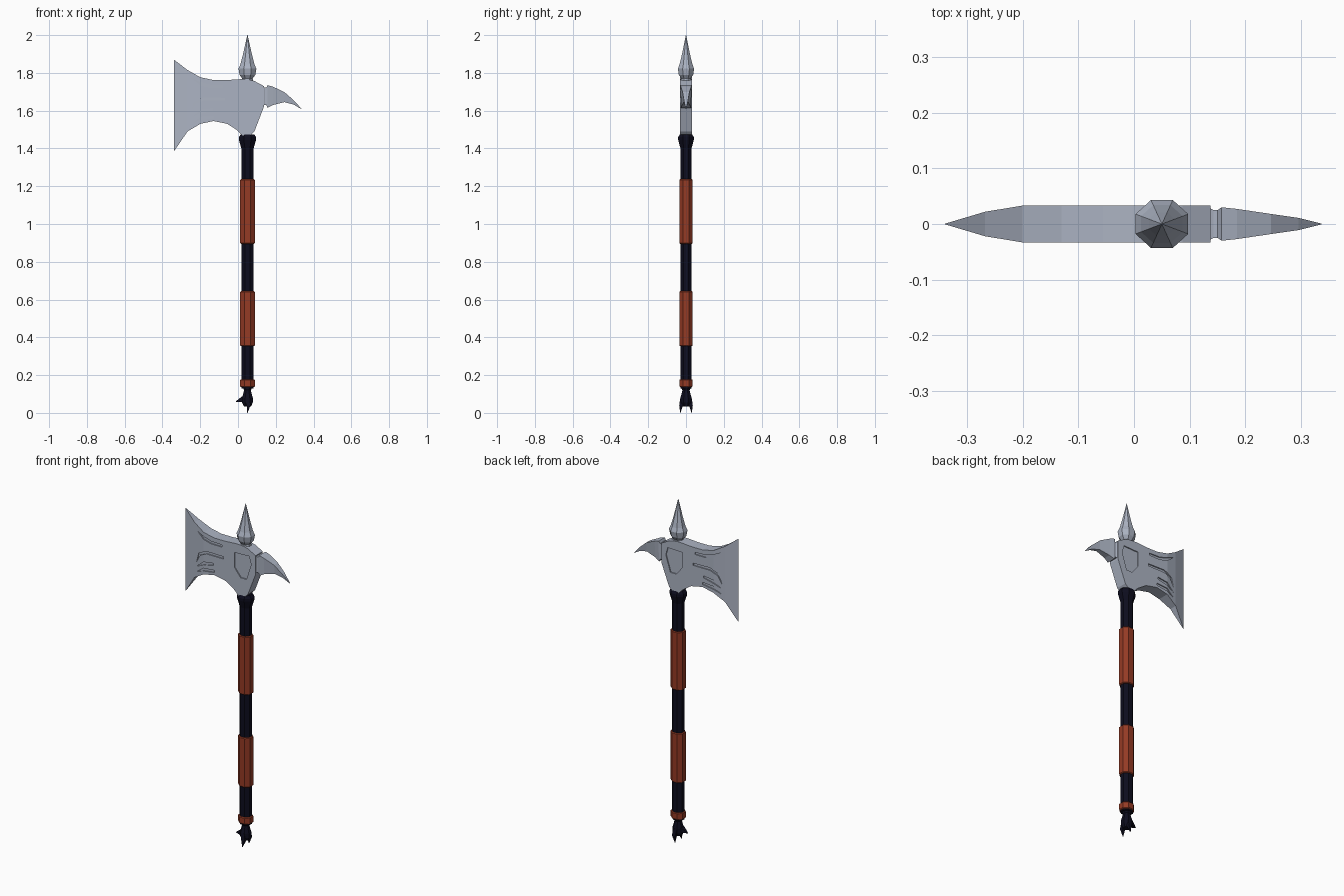
import bpy, bmesh, math

if "Cube" in bpy.data.objects:
    bpy.data.objects.remove(bpy.data.objects["Cube"])

CX = 0.05  # shaft axis


def material(name, rgb):
    m = bpy.data.materials.new(name)
    m.diffuse_color = (*rgb, 1)
    m.use_nodes = True
    m.node_tree.nodes["Principled BSDF"].inputs["Base Color"].default_value = m.diffuse_color
    return m


STEEL = material("steel", (0.41, 0.45, 0.54))
WOOD = material("black_wood", (0.004, 0.004, 0.013))
LEATHER = material("red_leather", (0.30, 0.043, 0.018))


def finish(name, bm, mat):
    bmesh.ops.recalc_face_normals(bm, faces=bm.faces)
    me = bpy.data.meshes.new(name)
    bm.to_mesh(me)
    bm.free()
    me.materials.append(mat)
    ob = bpy.data.objects.new(name, me)
    bpy.context.collection.objects.link(ob)
    return ob


def loft(bm, rings):
    """Skin a list of equal-length rings and cap both ends."""
    vs = [[bm.verts.new(p) for p in r] for r in rings]
    n = len(vs[0])
    for a, b in zip(vs, vs[1:]):
        for i in range(n):
            j = (i + 1) % n
            bm.faces.new((a[i], a[j], b[j], b[i]))
    bm.faces.new(vs[0][::-1])
    bm.faces.new(vs[-1])


def turned(name, profile, mat, sx=1.08, sy=0.98):
    """Eight-sided turned part from (radius to flats, z) pairs."""
    k = 1 / math.cos(math.pi / 8)
    ang = [math.pi / 8 + i * math.pi / 4 for i in range(8)]
    bm = bmesh.new()
    loft(bm, [[(CX + r * k * sx * math.cos(a), r * k * sy * math.sin(a), z)
               for a in ang] for r, z in profile])
    return finish(name, bm, mat)


def slab(name, stations, mat):
    """Loft along x from (x, top, bottom, half width at top, at bottom)."""
    bm = bmesh.new()
    loft(bm, [[(x, -wt, t), (x, wt, t), (x, wb, b), (x, -wb, b)]
              for x, t, b, wt, wb in stations])
    return finish(name, bm, mat)


# Shaft with flared collar under the head
turned("shaft", [(0.030, 0.13), (0.030, 1.40), (0.034, 1.415), (0.042, 1.445),
                 (0.042, 1.46), (0.033, 1.475)], WOOD)

# Leather grips and lower ring
for name, z0, z1 in (("upper_grip", 0.895, 1.237), ("lower_grip", 0.353, 0.644),
                     ("end_ring", 0.137, 0.178)):
    turned(name, [(0.032, z0), (0.036, z0 + 0.004), (0.036, z1 - 0.004),
                  (0.032, z1)], LEATHER)

# Pommel body with claws
turned("pommel", [(0.030, 0.14), (0.019, 0.12), (0.024, 0.10), (0.030, 0.08),
                  (0.030, 0.055), (0.020, 0.035)], WOOD, 0.95)


def claw(name, path):
    bm = bmesh.new()
    along_x = abs(path[0][0] - path[-1][0]) > 0.03
    rings = []
    for x, y, z, r in path:
        corners = ((-r, -r), (r, -r), (r, r), (-r, r))
        rings.append([(x, y + a, z + b) if along_x else (x + a, y + b, z)
                      for a, b in corners])
    loft(bm, rings)
    finish(name, bm, WOOD)


for s, side in ((-1, "front"), (1, "back")):
    claw(side + "_claw", [(CX, s * 0.018, 0.08, 0.012), (CX + 0.006, s * 0.026, 0.04, 0.010),
                          (CX, s * 0.030, 0.0, 0.001)])
claw("side_claw", [(CX, 0, 0.07, 0.016), (0.02, 0, 0.072, 0.014), (-0.012, 0, 0.06, 0.001)])

# Top spike
turned("top_spike", [(0.030, 1.74), (0.025, 1.77), (0.038, 1.79), (0.043, 1.822),
                     (0.034, 1.845), (0.021, 1.90), (0.0008, 2.0)], STEEL, 1.1, 1.0)


# Axe head: blade, socket and back
def half_width(x):
    if x >= -0.2:
        return 0.033
    if x >= -0.267:
        return 0.033 - (-0.2 - x) / 0.067 * 0.011
    return max(0.0006, 0.022 * (x + 0.339) / 0.072)


outline = [(-0.339, 1.87, 1.385), (-0.267, 1.815, 1.49), (-0.20, 1.777, 1.53),
           (-0.13, 1.762, 1.545), (-0.056, 1.762, 1.53), (-0.003, 1.766, 1.495),
           (0.03, 1.767, 1.462), (0.06, 1.764, 1.462), (0.087, 1.757, 1.49),
           (0.137, 1.73, 1.62)]
head = slab("axe_head", [(x, t, b, half_width(x), half_width(x)) for x, t, b in outline], STEEL)

# Shallow engraved marks, cut on both faces
marks = [
    [(-0.25, 1.775), (-0.20, 1.735), (-0.15, 1.722), (-0.08, 1.722),
     (-0.08, 1.735), (-0.15, 1.737), (-0.20, 1.752)],
    [(-0.25, 1.59), (-0.225, 1.635), (-0.18, 1.655), (-0.07, 1.655),
     (-0.07, 1.668), (-0.18, 1.67), (-0.235, 1.645)],
    [(-0.25, 1.562), (-0.20, 1.585), (-0.135, 1.60), (-0.135, 1.612), (-0.20, 1.603)],
    [(-0.25, 1.53), (-0.20, 1.55), (-0.13, 1.56), (-0.13, 1.572), (-0.20, 1.567)],
    [(0.0, 1.712), (0.095, 1.715), (0.108, 1.67), (0.078, 1.575),
     (0.04, 1.575), (0.0, 1.625)],
]
bm = bmesh.new()
for s in (-1, 1):
    for m in marks:
        loft(bm, [[(x, s * (half_width(x) - 0.006), z) for x, z in m],
                  [(x, s * 0.06, z) for x, z in m]])
cutter = finish("mark_cutter", bm, STEEL)
cutter.hide_render = True
mod = head.modifiers.new("marks", "BOOLEAN")
mod.operation = "DIFFERENCE"
mod.object = cutter
bpy.context.view_layer.objects.active = head
bpy.ops.object.modifier_apply(modifier=mod.name)
bpy.data.objects.remove(cutter)

# Curved back beak with a groove where it joins the head
slab("back_beak", [(0.13, 1.725, 1.63, 0.031, 0.031), (0.143, 1.722, 1.63, 0.025, 0.025),
                   (0.150, 1.722, 1.63, 0.025, 0.025), (0.157, 1.735, 1.615, 0.030, 0.026),
                   (0.185, 1.727, 1.63, 0.027, 0.020), (0.246, 1.698, 1.645, 0.018, 0.012),
                   (0.295, 1.655, 1.632, 0.011, 0.007), (0.336, 1.61, 1.608, 0.0008, 0.0008)], STEEL)
